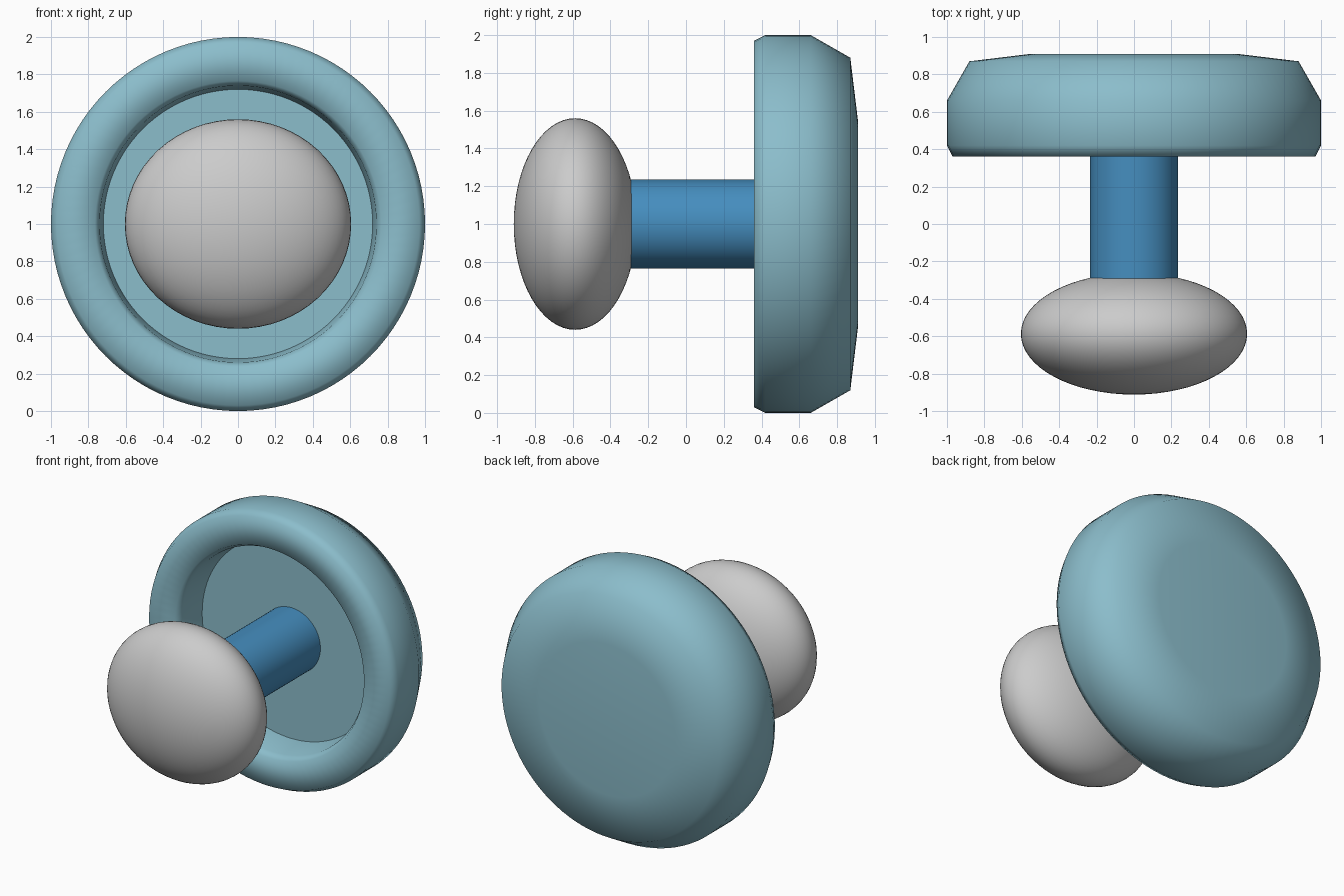
import bpy, bmesh, math
from mathutils import Matrix

if "Cube" in bpy.data.objects:
    bpy.data.objects.remove(bpy.data.objects["Cube"])

TURN = Matrix.Translation((0, 0, 1)) @ Matrix.Rotation(math.radians(90), 4, 'X')


def colour(obj, name, rgb):
    mat = bpy.data.materials.new(name)
    mat.diffuse_color = (*rgb, 1)
    mat.use_nodes = True
    mat.node_tree.nodes["Principled BSDF"].inputs["Base Color"].default_value = mat.diffuse_color
    obj.data.materials.append(mat)


def lathe(name, profile, steps, angle):
    """Spin (radius, y) points about the y axis through z = 1."""
    bm = bmesh.new()
    verts = [bm.verts.new((r, y, 0)) for r, y in profile]
    edges = [bm.edges.new(pair) for pair in zip(verts, verts[1:])]
    bmesh.ops.spin(bm, geom=verts + edges, cent=(0, 0, 0), axis=(0, 1, 0),
                   angle=math.tau, steps=steps)
    bmesh.ops.remove_doubles(bm, verts=bm.verts, dist=1e-4)
    bmesh.ops.translate(bm, verts=bm.verts, vec=(0, 0, 1))
    bmesh.ops.recalc_face_normals(bm, faces=bm.faces)
    mesh = bpy.data.meshes.new(name)
    bm.to_mesh(mesh)
    bm.free()
    obj = bpy.data.objects.new(name, mesh)
    bpy.context.collection.objects.link(obj)
    bpy.ops.object.select_all(action='DESELECT')
    bpy.context.view_layer.objects.active = obj
    obj.select_set(True)
    bpy.ops.object.shade_smooth_by_angle(angle=math.radians(angle))
    return obj


# Round base plate: faceted back, rolled rim, recessed front
base = lathe("base_plate", [
    (0, 0.91), (0.55, 0.91), (0.88, 0.87), (1.0, 0.66), (1.0, 0.42),
    (0.97, 0.36), (0.765, 0.36), (0.74, 0.41), (0.72, 0.615), (0, 0.615)],
    96, 75)
colour(base, "teal", (0.26, 0.51, 0.60))

# Stem from inside the knob to the recess floor
stem = lathe("stem", [(0, -0.5), (0.235, -0.5), (0.235, 0.615), (0, 0.615)], 64, 40)
colour(stem, "blue", (0.06, 0.27, 0.52))

# Flattened knob, slightly wider than tall
bpy.ops.mesh.primitive_uv_sphere_add(segments=64, ring_count=32, radius=1)
knob = bpy.context.object
knob.name = "knob"
knob.data.transform(TURN @ Matrix.Diagonal((0.605, 0.56, 0.325, 1)))
knob.location.y = -0.587
bpy.ops.object.shade_smooth_by_angle(angle=math.radians(60))
